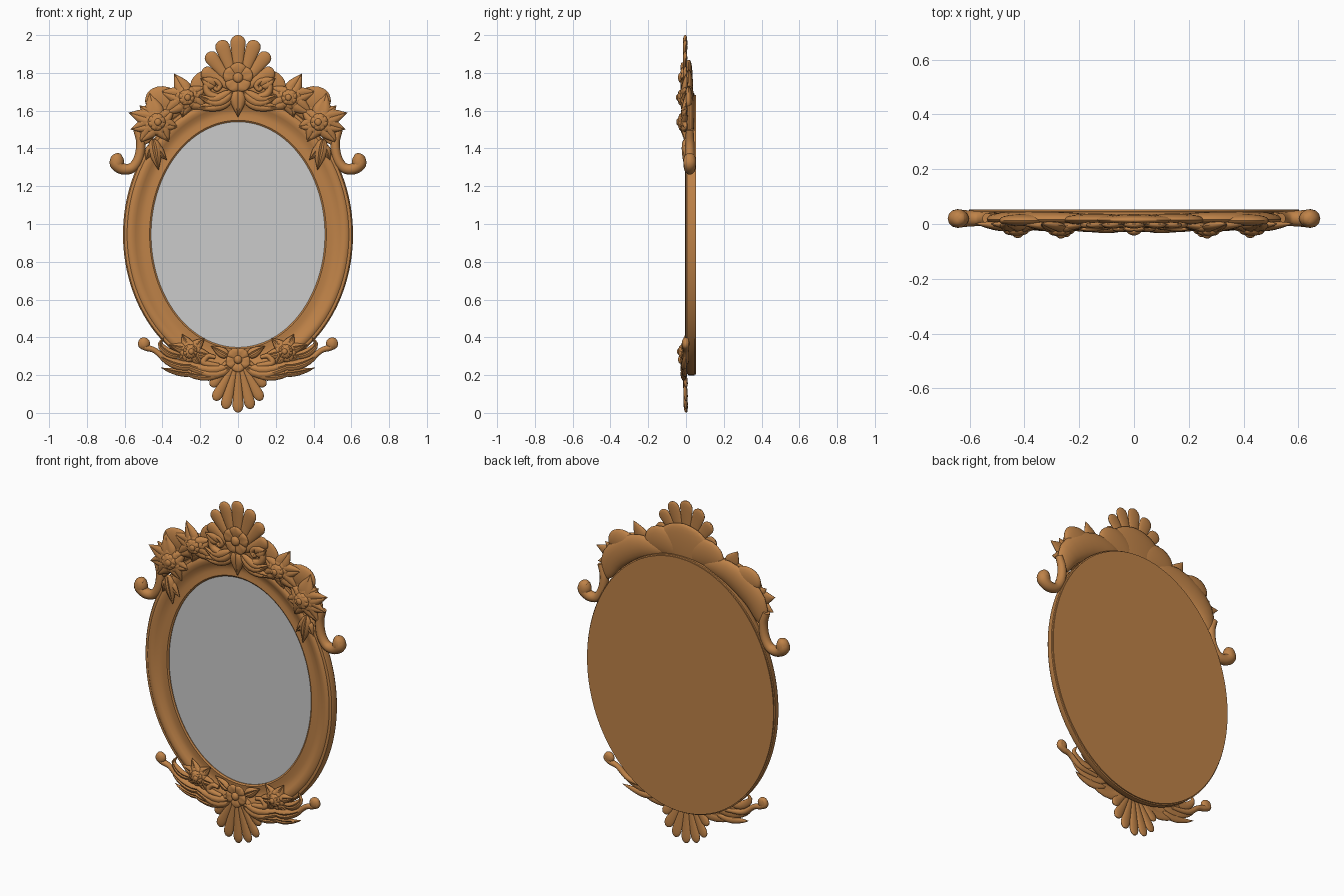
import bpy, bmesh, math
from math import sin, cos, pi, radians, sqrt, exp
from mathutils import Vector

wood = bpy.data.materials.new("carved_wood")
wood.diffuse_color = (0.52, 0.225, 0.065, 1)


def spline(P, s):
    """Point on a smooth curve through tuples P, s in 0..1."""
    k = s * (len(P) - 1)
    i = min(int(k), len(P) - 2)
    f = k - i
    b, c = Vector(P[i]), Vector(P[i + 1])
    a = Vector(P[i - 1]) if i else 2 * b - c
    d = Vector(P[i + 2]) if i + 2 < len(P) else 2 * c - b
    return 0.5 * (2 * b + (c - a) * f + (2 * a - 5 * b + 4 * c - d) * f * f
                  + (3 * b - a - 3 * c + d) * f ** 3)


def normal_at(P, s):
    t = spline(P, min(1, s + .01)) - spline(P, max(0, s - .01))
    n = Vector((t[1], -t[0]))
    return n.normalized()


def part(name, lofts, mirror=False, mat=wood, angle=40):
    """One object from a list of closed lofts (each a list of rings)."""
    bm = bmesh.new()
    for rings in lofts:
        vs = [[bm.verts.new(p) for p in r] for r in rings]
        n = len(vs[0])
        for a, b in zip(vs, vs[1:]):
            for j in range(n):
                bm.faces.new((a[j], a[(j + 1) % n], b[(j + 1) % n], b[j]))
        bm.faces.new(vs[0])
        bm.faces.new(vs[-1])
    bmesh.ops.recalc_face_normals(bm, faces=bm.faces)
    me = bpy.data.meshes.new(name)
    bm.to_mesh(me)
    bm.free()
    ob = bpy.data.objects.new(name, me)
    bpy.context.collection.objects.link(ob)
    if mat:
        me.materials.append(mat)
    bpy.ops.object.select_all(action='DESELECT')
    ob.select_set(True)
    bpy.context.view_layer.objects.active = ob
    bpy.ops.object.shade_smooth_by_angle(angle=radians(angle))
    if mirror:
        ob.modifiers.new("mirror", 'MIRROR').use_mirror_merge = False
    return ob


SHAPES = {
    "leaf": lambda s: sin(pi * s ** .7) * (1 - .25 * s) + .12 * (1 - s),
    "round": lambda s: sqrt(max(0, 1 - (2 * s - 1) ** 2)),
    "petal": lambda s: (.3 + .7 * min(1, s / .6)) * sqrt(max(0, 1 - max(0, (s - .55) / .45) ** 2)),
    "rib": lambda s: (.22 + .78 * s) * sqrt(max(0, 1 - max(0, (s - .84) / .16) ** 2)),
}


def pad(P, W, h, b=.012, kind="leaf", n=14):
    """Carved pad along spine P of (x, z, y): width 2W, front relief h, back relief b."""
    rings = []
    for i in range(n + 1):
        s = .002 + .996 * (1 - cos(pi * i / n)) / 2
        x, z, y = spline(P, s)
        nv = normal_at(P, s)
        w = max(.004, SHAPES[kind](s))
        e = min(1, w) ** .7
        r = []
        for j in range(20):
            a = -pi / 2 + 2 * pi * j / 20
            t, q = sin(a), abs(cos(a)) ** 1.1
            if j <= 10:
                groove = .35 * exp(-(t / .2) ** 2) if kind in ("leaf", "petal") else 0
                yy = y - h * e * (q - groove)
            else:
                yy = y + b * e * q
            r.append((x + nv.x * W * w * t, yy, z + nv.y * W * w * t))
        rings.append(r)
    return rings


def blade(x, z, ang, L, W, h=.018, y0=0, y1=0, b=.012, kind="leaf"):
    """Straight pad; ang in degrees clockwise from up."""
    a = radians(ang)
    return pad([(x, z, y0), (x + L * sin(a), z + L * cos(a), y1)], W, h, b, kind)


def dome(x, z, r, h, y=0, b=.01, rx=None):
    return pad([(x, z - r, y), (x, z + r, y)], rx or r, h, b, "round")


def tube(P, depth, y):
    """Scroll along (x, z, radius) points; depth is the y half thickness per radius."""
    n, rings = 36, []
    for i in range(n + 1):
        s = i / n
        x, z, r = spline(P, s)
        nv = normal_at(P, s)
        rings.append([(x + nv.x * r * cos(a), y + depth * r * sin(a), z + nv.y * r * cos(a))
                      for a in [2 * pi * j / 12 for j in range(12)]])
    return rings


def blossom(x, z, r, y, turn=0):
    """Five-petal flower."""
    out = [blade(x, z, turn + 72 * k, r, r * .55, .014, y + .004, y, .01, "petal") for k in range(5)]
    return out + [dome(x, z, r * .34, .018, y - .006)]


def rose(x, z, r, y, turn=0):
    out = [blade(x, z, turn + 72 * k, r, r * .6, .018, y - .002, y + .008, .012, "petal") for k in range(5)]
    out += [blade(x, z, turn + 36 + 90 * k, r * .66, r * .45, .016, y - .014, y - .006, .01, "petal") for k in range(4)]
    return out + [dome(x, z, r * .62, .024, y - .004), dome(x - r * .08, z, r * .27, .012, y - .023)]


# oval frame: moulding profile (offset from opening, y) swept round the ellipse
CZ, RX, RZ = .944, .46, .597
profile = [(0, .03), (0, .018), (.008, .012), (.02, .013), (.04, .016), (.065, .013), (.082, .003),
           (.1, -.004), (.118, -.003), (.127, .004), (.133, .003), (.142, .006), (.149, .016),
           (.149, .044), (.143, .046), (.143, .053)]


def ellipse(o, y, n=128):
    return [((RX + o) * cos(2 * pi * i / n), y, CZ + (RZ + o) * sin(2 * pi * i / n)) for i in range(n)]


part("oval_frame", [[ellipse(o, y) for o, y in profile]], angle=35)
part("mirror_glass", [[ellipse(.0, .022), ellipse(.0, .028)]], mat=None)

# top shell crest, cartouche and central flower
part("crest_shell", [blade(0, 1.70, s * a, L, w, .016, -.004, -.002, .01, "rib")
                     for a, L, w in ((0, .30, .046), (19, .288, .044), (38, .262, .042), (59, .222, .042))
                     for s in ((1, -1) if a else (1,))])
part("crest_cartouche", [dome(0, 1.745, .125, .018, .014, .022, .17)]
     + [pad([(s * .02, 1.69, .014), (s * .14, 1.735, .014), (s * .25, 1.70, .014)], .085, .018, .024, "round")
        for s in (1, -1)])
part("crest_flower", blossom(0, 1.775, .08, -.018))
part("crest_drop_leaf", [blade(0, 1.71, 180, .145, .042, .022, -.012, -.004)])
part("crest_volutes", [
    tube([(.03, 1.68, .012), (.09, 1.67, .018), (.155, 1.69, .02), (.165, 1.74, .018), (.125, 1.76, .015),
          (.095, 1.735, .013), (.11, 1.712, .012), (.128, 1.725, .01)], 1, -.008),
    pad([(.03, 1.70, -.012), (.12, 1.65, -.018), (.23, 1.69, -.012)], .035, .018),
    pad([(.03, 1.66, -.005), (.13, 1.625, -.012), (.25, 1.615, -.004)], .034, .018),
    blade(.12, 1.73, 62, .09, .035, .016, -.01, -.02)], True)

# shoulder garlands: backing scrolls, leaves and roses
part("garland_backing", [
    pad([(.12, 1.68, .016), (.30, 1.66, .016), (.45, 1.56, .016), (.51, 1.42, .016)], .075, .02, .03, "round"),
    pad([(.30, 1.63, .012), (.40, 1.66, .012), (.49, 1.64, .012)], .07, .02, .024, "round")], True)
leaves = [(.27, 1.68, 30, .135, .045), (.27, 1.67, 78, .15, .045), (.27, 1.67, -62, .12, .042),
          (.27, 1.66, 165, .10, .04), (.26, 1.66, -115, .11, .04), (.28, 1.66, 125, .14, .045),
          (.43, 1.55, 15, .15, .05), (.43, 1.55, 50, .12, .045), (.44, 1.55, 74, .145, .045),
          (.43, 1.54, 106, .145, .045), (.43, 1.54, 140, .145, .045), (.42, 1.54, -105, .11, .04),
          (.42, 1.54, -50, .11, .042), (.42, 1.53, -150, .11, .042)]
part("garland_leaves", [blade(x, z, a, L, W, .02, -.012, .002, .016) for x, z, a, L, W in leaves], True)
part("hanging_leaves", [blade(.45, 1.45, 190, .17, .036, .022, -.004, 0),
                        blade(.45, 1.42, 222, .11, .028, .018), blade(.45, 1.42, 155, .09, .028, .018)], True)
part("upper_rose", rose(.272, 1.67, .064, -.018, 20), True)
part("lower_rose", rose(.43, 1.54, .07, -.016, 50), True)

# side scrolls
part("side_scroll", [
    tube([(.535, 1.50, .02), (.515, 1.43, .024), (.525, 1.35, .026), (.56, 1.298, .027), (.61, 1.292, .03),
          (.645, 1.318, .034), (.638, 1.345, .031), (.618, 1.345, .022)], 1.0, .02),
    dome(.641, 1.328, .046, .034, .02, .034, .038)], True)

# bottom shell, flower, roses and curling foliage
part("base_shell", [blade(0, .30, 180 + s * a, L, w, .014, -.012, .002, .01, "rib")
                    for a, L, w in ((0, .299, .033), (14, .288, .033), (28, .265, .032), (42, .215, .03))
                    for s in ((1, -1) if a else (1,))])
part("base_flower", blossom(0, .282, .066, -.018, 180))
part("base_rose", rose(.252, .325, .058, -.013, 10), True)
part("base_leaves", [blade(x, z, a, L, W, .018, -.008, 0) for x, z, a, L, W in (
    (.25, .33, 28, .10, .032), (.25, .33, 75, .12, .03), (.25, .33, -48, .10, .032), (.24, .32, -100, .11, .03),
    (.25, .32, 125, .09, .03), (.24, .32, -150, .09, .03), (.05, .30, 60, .11, .028), (.02, .27, 118, .11, .028))], True)
part("base_foliage", [
    pad([(.02, .25, 0), (.13, .215, -.012), (.25, .245, -.008), (.36, .29, 0)], .036, .02),
    pad([(.06, .25, 0), (.14, .20, -.01), (.25, .205, -.008), (.35, .26, 0)], .028, .018),
    pad([(.20, .25, 0), (.30, .25, -.008), (.39, .285, -.006), (.44, .335, 0)], .028, .02),
    pad([(.20, .22, 0), (.28, .21, -.006), (.36, .225, -.004), (.41, .24, .004)], .02, .016),
    pad([(.29, .30, 0), (.36, .315, -.008), (.41, .36, -.006), (.39, .405, 0)], .024, .016),
    tube([(.10, .25, .012), (.18, .265, .018), (.16, .30, .014), (.12, .295, .01)], 1, -.006),
    tube([(.26, .265, .012), (.37, .28, .016), (.44, .33, .015), (.485, .345, .017), (.512, .36, .017),
          (.505, .383, .016), (.485, .378, .012)], 1, 0),
    dome(.497, .368, .031, .022, 0, .018)], True)
